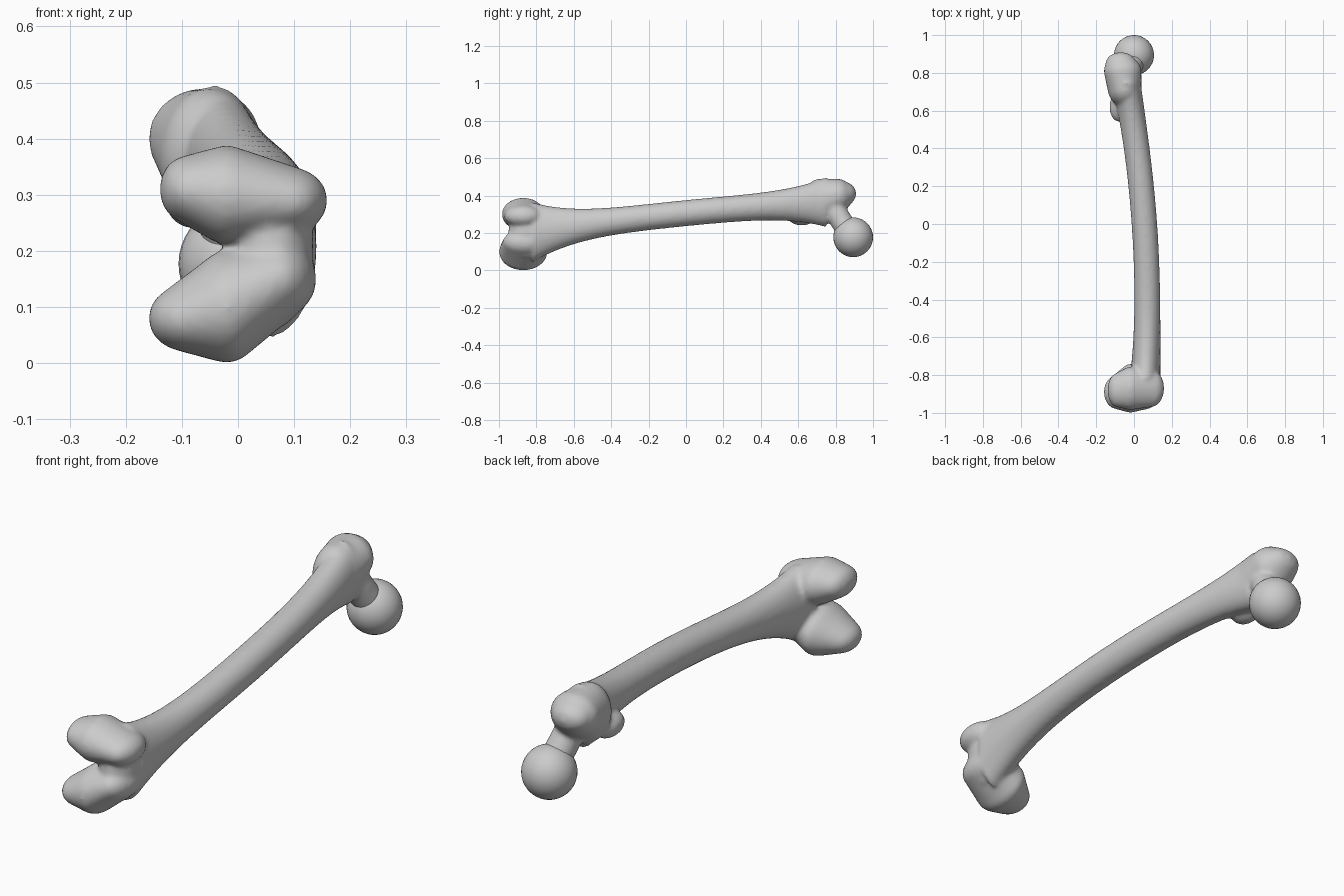
import bpy, bmesh, math
from mathutils import Matrix, Vector

old = bpy.data.objects.get("Cube")
if old:
    bpy.data.objects.remove(old, do_unlink=True)

GREY = (0.6, 0.6, 0.6, 1)
grey = bpy.data.materials.new("bone grey")
grey.use_nodes = True
grey.diffuse_color = GREY
grey.node_tree.nodes["Principled BSDF"].inputs["Base Color"].default_value = GREY


def blob(bm, centre, radii):
    """Ellipsoid at centre."""
    place = Matrix.Translation(centre) @ Matrix.Diagonal((*radii, 1))
    bmesh.ops.create_uvsphere(bm, u_segments=32, v_segments=20, radius=1, matrix=place)


def sweep(bm, *stations, steps=8):
    """Run an ellipsoid through the stations, blending its centre and radii."""
    for (centre, radii), (next_centre, next_radii) in zip(stations, stations[1:]):
        for i in range(steps + 1):
            t = i / steps
            blob(bm, Vector(centre).lerp(Vector(next_centre), t),
                 Vector(radii).lerp(Vector(next_radii), t))


def add_shaft(bm, start, end, steps=40, sides=28):
    """Bowed elliptical tube whose section flares towards both ends."""
    rings = []
    for i in range(steps + 1):
        y = start + (end - start) * i / steps
        x = 0.055 - 0.07 * y - 0.08 * y ** 2
        z = 0.306 + 0.1 * y - 0.03 * y ** 2
        wide = 0.068 + 0.03 * y ** 4
        tall = 0.07 + 0.2 * y ** 4
        angles = [math.tau * k / sides for k in range(sides)]
        rings.append([bm.verts.new((x + wide * math.cos(a), y, z + tall * math.sin(a)))
                      for a in angles])
    faces = [bm.faces.new(rings[0]), bm.faces.new(rings[-1])]
    for low, high in zip(rings, rings[1:]):
        for k in range(sides):
            faces.append(bm.faces.new((low[k - 1], low[k], high[k], high[k - 1])))
    bmesh.ops.recalc_face_normals(bm, faces=faces)


def make_object(name, bm):
    mesh = bpy.data.meshes.new(name)
    bm.to_mesh(mesh)
    bm.free()
    mesh.materials.append(grey)
    mesh.shade_smooth()
    obj = bpy.data.objects.new(name, mesh)
    bpy.context.collection.objects.link(obj)
    return obj


bone = bmesh.new()
add_shaft(bone, -0.82, 0.75)

# Web joining the two condyles
blob(bone, (0.06, -0.85, 0.2), (0.075, 0.1, 0.14))

# Lower condyle
sweep(bone,
      ((-0.09, -0.89, 0.08), (0.07, 0.09, 0.06)),
      ((-0.02, -0.87, 0.1), (0.07, 0.13, 0.1)),
      ((0.07, -0.86, 0.15), (0.07, 0.12, 0.07)))

# Upper condyle
sweep(bone,
      ((-0.09, -0.88, 0.31), (0.05, 0.09, 0.06)),
      ((-0.02, -0.87, 0.3), (0.07, 0.115, 0.088)),
      ((0.09, -0.87, 0.29), (0.07, 0.1, 0.06)))

# Greater trochanter, its tip overhanging the neck
sweep(bone,
      ((-0.05, 0.72, 0.37), (0.09, 0.1, 0.12)),
      ((-0.06, 0.81, 0.4), (0.1, 0.08, 0.09)),
      ((-0.07, 0.85, 0.41), (0.08, 0.06, 0.06)))

# Lesser trochanter
blob(bone, (-0.08, 0.62, 0.29), (0.05, 0.08, 0.05))

# Neck
sweep(bone,
      ((-0.03, 0.79, 0.33), (0.06, 0.06, 0.06)),
      ((0, 0.87, 0.2), (0.06, 0.06, 0.06)))

# Fuse the overlapping volumes into one soft surface
body = make_object("bone_body", bone)
fuse = body.modifiers.new("fuse", 'REMESH')
fuse.mode = 'VOXEL'
fuse.voxel_size = 0.009
fuse.use_smooth_shade = True
soften = body.modifiers.new("soften", 'SMOOTH')
soften.factor = 0.5
soften.iterations = 10

# Ball head, kept separate for a crisp rim against the neck
head = bmesh.new()
blob(head, (0, 0.894, 0.177), (0.106, 0.106, 0.106))
make_object("ball_head", head)
